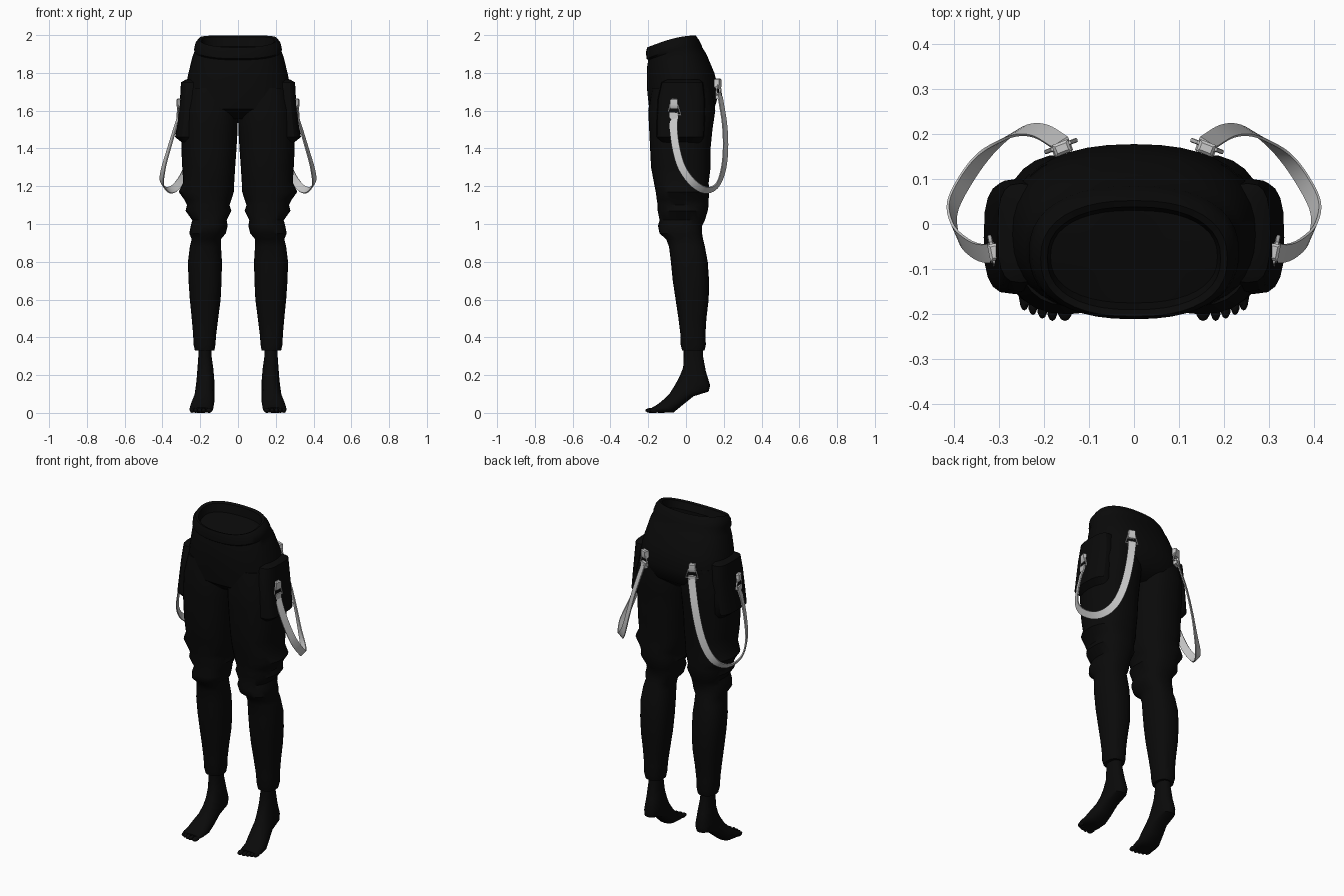
import bpy, bmesh, math
from mathutils import Vector

if "Cube" in bpy.data.objects:
    bpy.data.objects.remove(bpy.data.objects["Cube"])


def material(name, rgb):
    m = bpy.data.materials.new(name)
    m.diffuse_color = (*rgb, 1)
    m.use_nodes = True
    m.node_tree.nodes["Principled BSDF"].inputs["Base Color"].default_value = m.diffuse_color
    return m


BLACK = material("black_cloth", (0.003, 0.003, 0.003))
GREY = material("light_grey_webbing", (0.58, 0.58, 0.58))


def loft(name, rings, mat, cyclic=True, angle=40):
    """Skin a list of equal point rings and close both ends with fans."""
    bm = bmesh.new()
    rows = [[bm.verts.new(p) for p in r] for r in rings]
    n = len(rows[0])
    for a, b in zip(rows, rows[1:]):
        for i in range(n):
            j = (i + 1) % n
            bm.faces.new((a[i], a[j], b[j], b[i]))
    for r in (rows[0], rows[-1]):
        c = bm.verts.new(sum((v.co for v in r), Vector()) / n)
        for i in range(n):
            bm.faces.new((r[i], r[(i + 1) % n], c))
    bmesh.ops.recalc_face_normals(bm, faces=bm.faces)
    me = bpy.data.meshes.new(name)
    bm.to_mesh(me)
    bm.free()
    ob = bpy.data.objects.new(name, me)
    bpy.context.collection.objects.link(ob)
    me.materials.append(mat)
    bpy.ops.object.select_all(action='DESELECT')
    ob.select_set(True)
    bpy.context.view_layer.objects.active = ob
    bpy.ops.object.shade_smooth_by_angle(angle=math.radians(angle))
    return ob


def unit_ring(n, power):
    """Rounded-square outline in the range -1..1."""
    out = []
    for i in range(n):
        a = math.tau * i / n
        c, s = math.cos(a), math.sin(a)
        out.append((math.copysign(abs(c) ** (2 / power), c),
                    math.copysign(abs(s) ** (2 / power), s)))
    return out


def flat_ring(z, x0, x1, y0, y1, s=1, n=28, power=2.4):
    return [(s * ((x0 + x1) / 2 + u * (x1 - x0) / 2),
             (y0 + y1) / 2 + v * (y1 - y0) / 2, z) for u, v in unit_ring(n, power)]


# Hips with a sloping waistband and a recessed top: z front, z back, half width, y front, y back
hips = [(1.555, 1.555, .17, -.13, .08), (1.61, 1.61, .28, -.195, .15),
        (1.70, 1.70, .282, -.205, .177), (1.77, 1.80, .264, -.207, .15),
        (1.83, 1.90, .243, -.206, .108), (1.868, 1.935, .230, -.2, .086),
        (1.875, 1.945, .233, -.21, .084), (1.915, 1.975, .225, -.211, .068),
        (1.935, 1.998, .207, -.205, .052), (1.93, 1.99, .192, -.19, .038),
        (1.89, 1.94, .185, -.175, .03)]
rings = []
for zf, zb, rx, y0, y1 in hips:
    rings.append([(u * rx, (y0 + y1) / 2 + v * (y1 - y0) / 2,
                   zf + (zb - zf) * math.sin((v + 1) * math.pi / 4))
                  for u, v in unit_ring(40, 2.35)])
loft("hips", rings, BLACK)

# Trouser leg: z, inner x, outer x, front y, back y
LEG = [(1.72, .03, .265, -.18, .14), (1.6, 0, .293, -.2, .155), (1.5, .002, .3, -.195, .14),
       (1.4, .008, .3, -.19, .13), (1.3, .015, .295, -.185, .13), (1.22, .02, .29, -.17, .12),
       (1.17, .022, .314, -.16, .122), (1.13, .035, .285, -.155, .12),
       (1.10, .045, .27, -.15, .12), (1.07, .035, .278, -.15, .115),
       (1.02, .06, .242, -.14, .1), (.99, .055, .25, -.148, .085),
       (.95, .065, .258, -.14, .085), (.92, .09, .245, -.105, .09),
       (.88, .09, .255, -.09, .1), (.8, .085, .265, -.08, .115), (.7, .087, .262, -.07, .122),
       (.6, .092, .255, -.055, .12), (.5, .105, .245, -.04, .108),
       (.42, .115, .238, -.03, .103), (.36, .12, .235, -.028, .105),
       (.33, .125, .228, -.02, .098), (.33, .14, .212, -.01, .09)]

# Raised foot: top y, top z, sole y, sole z, inner x, outer x
FOOT = [(-.012, .36, .088, .36, .14, .21), (-.012, .3, .09, .3, .14, .21),
        (-.015, .24, .105, .22, .13, .215), (-.035, .19, .128, .145, .125, .22),
        (-.06, .145, .12, .113, .125, .225), (-.085, .105, .04, .088, .125, .23),
        (-.11, .078, -.02, .04, .125, .245), (-.14, .053, -.065, .003, .13, .255),
        (-.165, .036, -.13, 0, .133, .258), (-.18, .028, -.178, .002, .138, .252)]

# Flared cargo pocket on the outer thigh
POCKET = [(1.765, .2, .275, -.1, .07), (1.75, .2, .302, -.13, .09), (1.66, .2, .307, -.15, .1),
          (1.55, .2, .32, -.155, .1), (1.46, .2, .333, -.155, .095), (1.43, .2, .295, -.13, .08)]

# Hanging strap centre line
STRAP = [Vector(p) for p in (
    (.307, -.062, 1.59), (.335, -.065, 1.5), (.365, -.052, 1.4), (.393, -.022, 1.3),
    (.403, .035, 1.22), (.372, .10, 1.18), (.33, .155, 1.195), (.285, .19, 1.26),
    (.245, .208, 1.37), (.205, .205, 1.52), (.163, .18, 1.68))]


def smooth_path(pts, steps=5):
    """Smooth curve through the points."""
    p = [2 * pts[0] - pts[1]] + pts + [2 * pts[-1] - pts[-2]]
    out = []
    for i in range(1, len(p) - 2):
        a, b, c, d = p[i - 1:i + 3]
        for k in range(steps):
            t = k / steps
            out.append(.5 * (2 * b + (c - a) * t + (2 * a - 5 * b + 4 * c - d) * t * t
                             + (3 * b - a - 3 * c + d) * t ** 3))
    return out + [pts[-1]]


def strap(name, s):
    path = smooth_path(STRAP)
    rows = []
    for i, p in enumerate(path):
        t = (path[min(i + 1, len(path) - 1)] - path[max(i - 1, 0)]).normalized()
        sag = math.sin(math.pi * i / (len(path) - 1)) ** 2
        nrm = Vector((p.x, p.y * 1.4, 0)).normalized() + Vector((0, 0, -.9 * sag))
        nrm = (nrm - t * nrm.dot(t)).normalized()
        w = t.cross(nrm) * .021
        h = nrm * .003
        rows.append([Vector((s * q.x, q.y, q.z)) for q in (p + w + h, p - w + h, p - w - h, p + w - h)])
    loft(name, rows, GREY)


def clip(name, centre, angle, s):
    """Webbing tab holding a four-sided wire ring, facing outward at the given angle."""
    o = Vector(centre)
    out = Vector((math.cos(angle), math.sin(angle), 0))
    side = Vector((-out.y, out.x, 0))

    def place(u, v, d):
        q = o + side * u + Vector((0, 0, v)) + out * d
        return Vector((s * q.x, q.y, q.z))

    # folded tab: height, half width, half depth
    tab = [(.052, .013, .008), (.046, .019, .014), (.02, .019, .014), (.008, .022, .012), (0, .018, .008)]
    loft(name + "_tab", [[place(a * w, v, b * d) for a, b in ((1, 1), (-1, 1), (-1, -1), (1, -1))]
                         for v, w, d in tab], GREY)
    # wire ring with a triangular outline
    corners = [(-.036, -.034), (.036, -.034), (.02, .018), (-.02, .018)]
    rows = []
    for u, v in corners + corners[:1]:
        r = math.hypot(u, v)
        rows.append([place(u * (1 + .005 * math.cos(a) / r), v * (1 + .005 * math.cos(a) / r),
                           .005 + .005 * math.sin(a))
                     for a in (math.tau * k / 8 for k in range(8))])
    loft(name + "_ring", rows, GREY)
    # strap end folded round the lower bar
    loft(name + "_strap_end", [[place(a * .022, v, .004 + b * .009)
                                for a, b in ((1, 1), (-1, 1), (-1, -1), (1, -1))]
                               for v in (-.022, -.055)], GREY)


for s, label in ((1, "left"), (-1, "right")):
    loft(label + "_trouser_leg", [flat_ring(*r, s=s) for r in LEG], BLACK)
    loft(label + "_pocket", [flat_ring(*r, s=s, n=20, power=3) for r in POCKET], BLACK, angle=30)
    rings = []
    for ty, tz, by, bz, x0, x1 in FOOT:
        rings.append([(s * ((x0 + x1) / 2 + u * (x1 - x0) / 2),
                       (ty + by) / 2 + v * (by - ty) / 2, (tz + bz) / 2 + v * (bz - tz) / 2)
                      for u, v in unit_ring(20, 2.3)])
    loft(label + "_foot", rings, BLACK)
    # toes, shortening outward
    for k, (x, y, r) in enumerate(((.153, -.188, .017), (.181, -.188, .012), (.203, -.183, .012),
                                   (.224, -.175, .011), (.243, -.165, .011))):
        bpy.ops.mesh.primitive_uv_sphere_add(segments=12, ring_count=8, location=(s * x, y, .013))
        toe = bpy.context.object
        toe.name = f"{label}_toe_{k + 1}"
        toe.scale = (r, .027, .013)
        toe.data.materials.append(BLACK)
        bpy.ops.object.shade_smooth()
    strap(label + "_strap", s)
    clip(label + "_side_clip", (.308, -.062, 1.612), -.2, s)
    clip(label + "_back_clip", (.16, .168, 1.718), 1.2, s)
